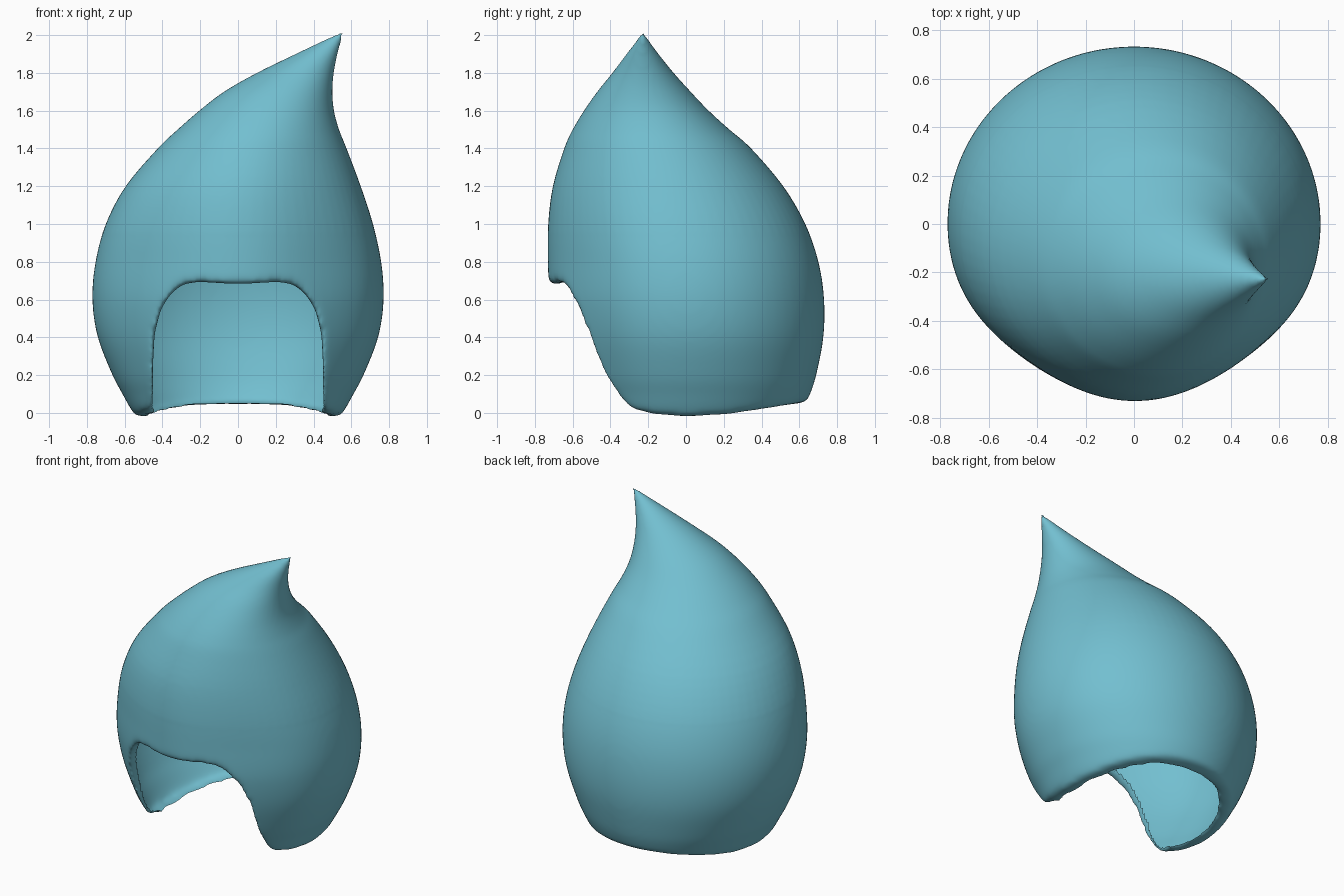
import bpy, bmesh, math

if "Cube" in bpy.data.objects:
    bpy.data.objects.remove(bpy.data.objects["Cube"])

# Hood cross-sections: height, left x, right x, front y, back y
ROWS = [
    (-0.12, -0.46, 0.46, -0.50, 0.53),
    (0.00, -0.555, 0.555, -0.58, 0.61),
    (0.10, -0.612, 0.612, -0.62, 0.658),
    (0.20, -0.665, 0.665, -0.655, 0.69),
    (0.40, -0.743, 0.743, -0.70, 0.728),
    (0.60, -0.772, 0.772, -0.725, 0.732),
    (0.80, -0.755, 0.759, -0.732, 0.702),
    (1.00, -0.70, 0.715, -0.73, 0.632),
    (1.20, -0.595, 0.65, -0.705, 0.515),
    (1.40, -0.425, 0.575, -0.645, 0.345),
    (1.50, -0.32, 0.535, -0.60, 0.23),
    (1.60, -0.205, 0.508, -0.54, 0.12),
    (1.70, -0.075, 0.50, -0.47, 0.025),
    (1.80, 0.10, 0.507, -0.39, -0.065),
    (1.90, 0.305, 0.527, -0.315, -0.145),
    (1.97, 0.45, 0.547, -0.262, -0.195),
    (2.015, 0.545, 0.562, -0.235, -0.222),
]
SEG = 72


def catmull(rows, sub=4):
    """Smooth the table of cross-sections."""
    out = []
    for i in range(len(rows) - 1):
        p = [rows[max(i - 1, 0)], rows[i], rows[i + 1], rows[min(i + 2, len(rows) - 1)]]
        for s in range(sub):
            t = s / sub
            out.append([0.5 * (2 * b + (c - a) * t + (2 * a - 5 * b + 4 * c - d) * t * t
                               + (3 * b - a - 3 * c + d) * t ** 3) for a, b, c, d in zip(*p)])
    out.append(list(rows[-1]))
    return out


def finish(name, bm):
    bmesh.ops.recalc_face_normals(bm, faces=bm.faces[:])
    me = bpy.data.meshes.new(name)
    bm.to_mesh(me)
    bm.free()
    ob = bpy.data.objects.new(name, me)
    bpy.context.collection.objects.link(ob)
    return ob


def loft(name, rows, inset=0.0):
    """Stack elliptical rings, slightly pinched at the front corners."""
    bm = bmesh.new()
    rings = []
    for z, x0, x1, y0, y1 in rows:
        rx, ry = (x1 - x0) / 2 - inset, (y1 - y0) / 2 - inset
        pinch = 0.06 * min(1, max(0, (1.6 - z) / 0.8)) + 0.05 * min(1, max(0, 1 - z / 0.6))
        ring = []
        for i in range(SEG):
            a = 2 * math.pi * i / SEG
            f = 1 - pinch * math.sin(2 * a) ** 2 if math.sin(a) < 0 else 1
            ring.append(bm.verts.new(((x0 + x1) / 2 + rx * math.cos(a),
                                      (y0 + y1) / 2 + ry * math.sin(a) * f, z)))
        rings.append(ring)
    for a, b in zip(rings, rings[1:]):
        for i in range(SEG):
            j = (i + 1) % SEG
            bm.faces.new((a[i], a[j], b[j], b[i]))
    bm.faces.new(rings[0])
    bm.faces.new(rings[-1])
    return finish(name, bm)


def prism(name, points, offset):
    bm = bmesh.new()
    face = bm.faces.new([bm.verts.new(p) for p in points])
    ext = bmesh.ops.extrude_face_region(bm, geom=[face])
    bmesh.ops.translate(bm, vec=offset,
                        verts=[v for v in ext["geom"] if isinstance(v, bmesh.types.BMVert)])
    return finish(name, bm)


# Outer hood and hollow inside
rows = catmull(ROWS)
hood = loft("hood", rows)
low = [r for r in rows if r[0] < 1.52]
inner = [[-0.3] + low[0][1:]] + low
cavity = loft("cavity_cutter", inner, 0.085)

# Arched face opening
half = [(0.45, -0.3), (0.45, 0.25), (0.44, 0.42), (0.41, 0.54), (0.36, 0.625),
        (0.29, 0.68), (0.21, 0.692)]
arch = half + [(0, 0.68)] + [(-x, z) for x, z in reversed(half)]
opening = prism("opening_cutter", [(x, -1.0, z) for x, z in arch], (0, 0.8, 0))

# Curved lower rim
rim = [(-1, -0.5), (-1, 0.26), (-0.46, 0.25), (-0.425, 0.15), (-0.37, 0.07), (-0.28, 0.015),
       (-0.15, -0.01), (0, -0.018), (0.2, -0.01), (0.4, 0.02), (0.62, 0.055), (1, 0.1), (1, -0.5)]
base = prism("rim_cutter", [(-1, y, z) for y, z in rim], (2, 0, 0))

for cutter in (cavity, opening, base):
    m = hood.modifiers.new(cutter.name, 'BOOLEAN')
    m.operation = 'DIFFERENCE'
    m.solver = 'EXACT'
    m.object = cutter
r = hood.modifiers.new("remesh", 'REMESH')
r.mode = 'VOXEL'
r.voxel_size = 0.015


def bake(ob):
    dg = bpy.context.evaluated_depsgraph_get()
    me = bpy.data.meshes.new_from_object(ob.evaluated_get(dg))
    ob.modifiers.clear()
    ob.data = me


bake(hood)
for cutter in (cavity, opening, base):
    bpy.data.objects.remove(cutter)

# Round the rim strongly and the upper body only a little
group = hood.vertex_groups.new(name="lower")
group.add([v.index for v in hood.data.vertices if v.co.z < 0.95], 1.0, 'REPLACE')
for name, steps, vg in (("soften", 5, ""), ("round_rim", 24, "lower")):
    s = hood.modifiers.new(name, 'SMOOTH')
    s.factor = 0.5
    s.iterations = steps
    s.vertex_group = vg
bake(hood)

# Keep the outer skin with its rolled rim, drop the inner wall
bm = bmesh.new()
bm.from_mesh(hood.data)
bm.normal_update()
doomed = []
for f in bm.faces:
    c = f.calc_center_median()
    k = max(0, c.z - 0.6)
    out = (c.x - 0.12 * k, c.y + 0.17 * k)
    size = math.hypot(*out) or 1
    inward = -(f.normal.x * out[0] + f.normal.y * out[1]) / size
    if c.z < 1.6 and (inward > 0.75 or (c.z > 0.8 and f.normal.z < -0.4)
                      or (c.z > 0.85 and inward > 0.2)):
        doomed.append(f)
bmesh.ops.delete(bm, geom=doomed, context='FACES')
bm.to_mesh(hood.data)
bm.free()

mat = bpy.data.materials.new("soft teal blue")
mat.diffuse_color = (0.17, 0.52, 0.63, 1)
mat.use_nodes = True
mat.node_tree.nodes["Principled BSDF"].inputs["Base Color"].default_value = mat.diffuse_color
hood.data.materials.clear()
hood.data.materials.append(mat)
for p in hood.data.polygons:
    p.use_smooth = True
    p.material_index = 0
